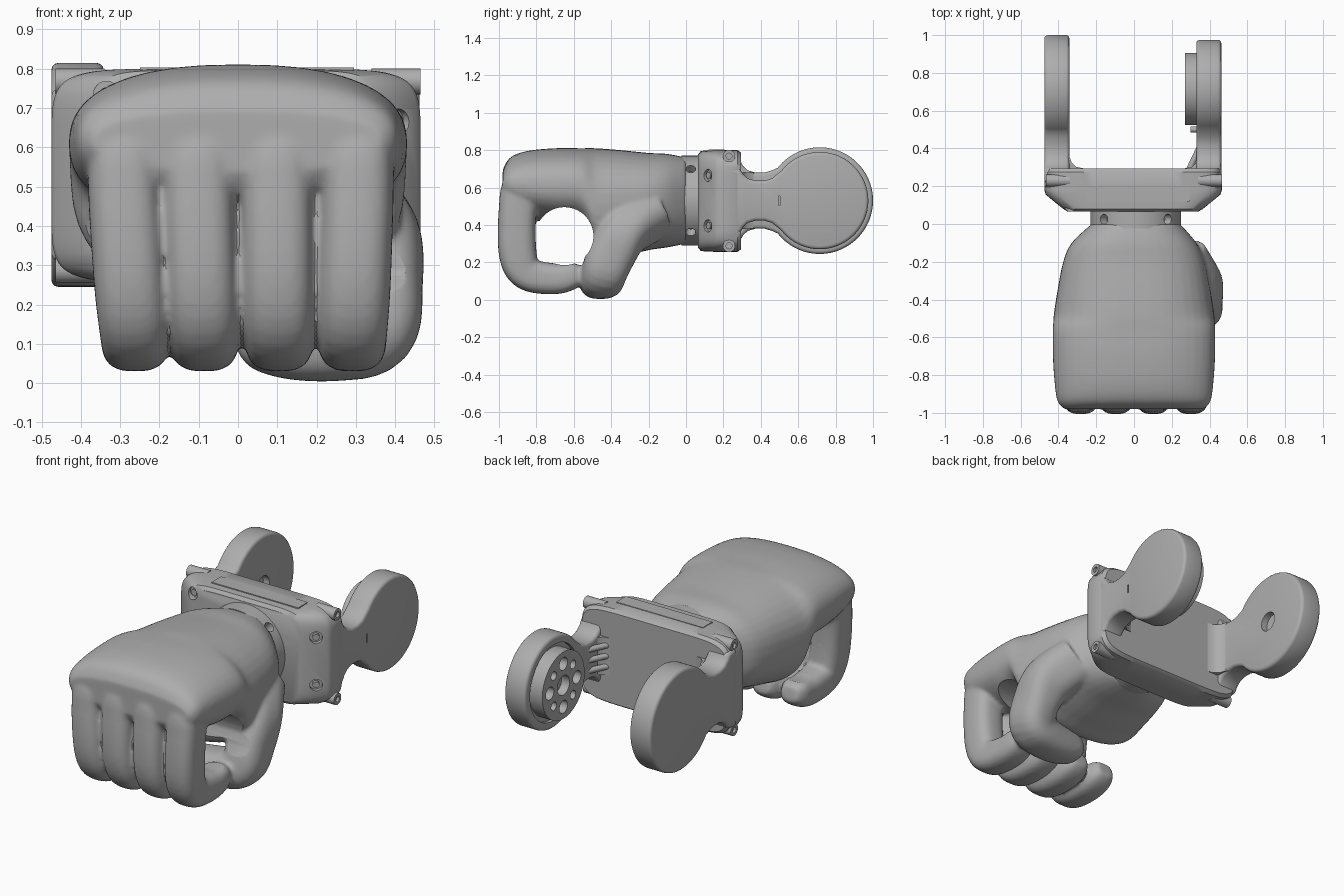
import bpy, bmesh
from math import cos, sin, pi, radians, copysign
from mathutils import Vector

if "Cube" in bpy.data.objects:
    bpy.data.objects.remove(bpy.data.objects["Cube"])

grey = bpy.data.materials.new("matte_grey")
grey.use_nodes = True
COLOUR = (0.42, 0.42, 0.42, 1)
grey.diffuse_color = COLOUR
grey.node_tree.nodes["Principled BSDF"].inputs["Base Color"].default_value = COLOUR
CZ = 0.53   # height of the wrist and hinge axis
HY = 0.715  # hinge centre along y


def finish(name, bm):
    bmesh.ops.recalc_face_normals(bm, faces=bm.faces[:])
    me = bpy.data.meshes.new(name)
    bm.to_mesh(me)
    bm.free()
    me.materials.append(grey)
    o = bpy.data.objects.new(name, me)
    bpy.context.scene.collection.objects.link(o)
    return o


def activate(o):
    bpy.ops.object.select_all(action='DESELECT')
    o.select_set(True)
    bpy.context.view_layer.objects.active = o


def modify(o, kind, **settings):
    activate(o)
    m = o.modifiers.new(kind, kind)
    for key, value in settings.items():
        setattr(m, key, value)
    bpy.ops.object.modifier_apply(modifier=m.name)


def cut(o, cutters):
    for c in cutters:
        modify(o, 'BOOLEAN', operation='DIFFERENCE', object=c, solver='EXACT')
        bpy.data.objects.remove(c)


def skin(name, rings):
    bm = bmesh.new()
    loops = [[bm.verts.new(p) for p in r] for r in rings]
    n = len(loops[0])
    for a, b in zip(loops, loops[1:]):
        for i in range(n):
            j = (i + 1) % n
            bm.faces.new((a[i], a[j], b[j], b[i]))
    bm.faces.new(loops[0])
    bm.faces.new(loops[-1])
    return finish(name, bm)


def prism(name, pts, axis, lo, hi, bevel=0.0):
    place = {'x': lambda p, d: (d, p[0], p[1]), 'z': lambda p, d: (p[0], p[1], d)}[axis]
    o = skin(name, [[place(p, d) for p in pts] for d in (lo, hi)])
    if bevel:
        modify(o, 'BEVEL', width=bevel, segments=3, limit_method='ANGLE', angle_limit=radians(50))
    return o


def rod(name, p, q, r, n=32):
    p, q = Vector(p), Vector(q)
    t = (q - p).normalized()
    u = t.orthogonal().normalized()
    v = t.cross(u)
    ring = [u * r * cos(2 * pi * i / n) + v * r * sin(2 * pi * i / n) for i in range(n)]
    return skin(name, [[c + d for d in ring] for c in (p, q)])


def spline(keys, steps):
    # Catmull-Rom through keys of position and radii
    out = []
    for i in range(len(keys) - 1):
        a, b, c, d = (keys[min(max(k, 0), len(keys) - 1)] for k in range(i - 1, i + 3))
        for s in range(steps):
            t = s / steps
            out.append([0.5 * (2 * q + (r - p) * t + (2 * p - 5 * q + 4 * r - w) * t * t
                               + (3 * q - p - 3 * r + w) * t ** 3) for p, q, r, w in zip(a, b, c, d)])
    return out + [list(keys[-1])]


def tube(name, keys, ref, n=2.6, steps=5, fixed=None, count=40):
    # keys: x, y, z, radius across ref, radius along ref
    keys = spline(keys, steps)
    mids = [Vector(k[:3]) for k in keys]
    rings = []
    for i, k in enumerate(keys):
        t = fixed or (mids[min(i + 1, len(mids) - 1)] - mids[max(i - 1, 0)]).normalized()
        u = t.cross(ref).normalized()
        v = u.cross(t).normalized()
        ring = []
        for j in range(count):
            c, s = cos(2 * pi * j / count), sin(2 * pi * j / count)
            ring.append(mids[i] + u * k[3] * copysign(abs(c) ** (2 / n), c)
                        + v * k[4] * copysign(abs(s) ** (2 / n), s))
        rings.append(ring)
    return skin(name, rings)


X, Y = Vector((1, 0, 0)), Vector((0, 1, 0))

# Palm and back of the hand
palm = tube("fist", [(0.01, 0, 0.53, 0.23, 0.235), (0, -0.1, 0.53, 0.25, 0.33),
                     (0, -0.2, 0.525, 0.26, 0.375), (0, -0.35, 0.515, 0.285, 0.405),
                     (0, -0.48, 0.515, 0.295, 0.425), (0, -0.56, 0.6, 0.21, 0.43),
                     (0, -0.7, 0.61, 0.2, 0.43), (0, -0.85, 0.615, 0.18, 0.42),
                     (0, -0.94, 0.62, 0.14, 0.405), (0, -0.98, 0.615, 0.08, 0.37)],
            X, n=2.4, fixed=-Y)
parts = [palm]

# Four curled fingers, narrowing towards the tips
curl = [(-0.7, 0.64, 0.1, 0.09), (-0.86, 0.61, 0.11, 0.091), (-0.9, 0.48, 0.101, 0.091),
        (-0.9, 0.25, 0.101, 0.091), (-0.85, 0.14, 0.09, 0.088), (-0.7, 0.112, 0.082, 0.085),
        (-0.6, 0.13, 0.07, 0.078), (-0.55, 0.14, 0.04, 0.05)]
for top, tip in ((-0.29, -0.26), (-0.1, -0.085), (0.1, 0.105), (0.305, 0.29)):
    keys = []
    for y, z, a, b in curl:
        f = min(max((0.4 - z) / 0.3, 0), 1)
        keys.append((top + (tip - top) * f, y, z, a, b))
    parts.append(tube("finger", keys, X, n=2.8))

# Thumb folded under the fingers
parts.append(tube("thumb", [(0.24, -0.18, 0.47, 0.14, 0.14), (0.33, -0.32, 0.37, 0.135, 0.13),
                            (0.36, -0.4, 0.24, 0.11, 0.13), (0.34, -0.44, 0.14, 0.115, 0.12),
                            (0.25, -0.455, 0.105, 0.1, 0.115), (0.13, -0.46, 0.1, 0.09, 0.1),
                            (0.04, -0.46, 0.11, 0.07, 0.08), (0, -0.46, 0.115, 0.03, 0.04)], Y))

# Fuse the hand into one soft skin, then bore the grip
activate(palm)
for p in parts:
    p.select_set(True)
bpy.ops.object.join()
modify(palm, 'REMESH', mode='VOXEL', voxel_size=0.011)
modify(palm, 'SMOOTH', factor=0.5, iterations=8)
cut(palm, [rod("grip_bore", (-0.6, -0.65, 0.34), (0.6, -0.65, 0.34), 0.155, 64)])
palm.data.materials.clear()
palm.data.materials.append(grey)

# Wrist ring with radial screw holes
ring = rod("wrist_ring", (0.01, -0.025, CZ), (0.01, 0.08, CZ), 0.24, 64)
bores = []
for i in range(4):
    d = Vector((cos(pi / 4 + i * pi / 2), 0, sin(pi / 4 + i * pi / 2)))
    c = Vector((0.01, 0.025, CZ))
    bores.append(rod("bore", c + d * 0.19, c + d * 0.27, 0.027, 20))
cut(ring, bores)

# Bracket base with chamfered front
base = tube("bracket_base", [(-0.005, 0.065, 0.528, 0.25, 0.345), (-0.005, 0.08, 0.528, 0.268, 0.37),
                             (-0.005, 0.155, 0.528, 0.272, 0.462), (-0.005, 0.18, 0.528, 0.272, 0.47),
                             (-0.005, 0.275, 0.528, 0.272, 0.468), (-0.005, 0.295, 0.528, 0.258, 0.455)],
            X, n=7, steps=1, fixed=Y, count=96)
spots = [(Vector((0.415, 0.11, CZ + s * 0.135)), Vector((0.63, -0.77, 0))) for s in (-1, 1)]
spots += [(Vector((-0.335, 0.07, CZ + s * 0.205)), -Y) for s in (-1, 1)]
cut(base, [rod("bore", p - d * 0.03, p + d * 0.05, 0.033, 24) for p, d in spots])
for p, d in spots:
    rod("base_screw", p - d * 0.05, p - d * 0.012, 0.018, 20)
prism("top_panel", [(-0.25, 0.12), (0.295, 0.12), (0.295, 0.205), (-0.25, 0.205)], 'z', 0.796, 0.803)

# Corner bosses with screw sockets
for s in (-1, 1):
    for z in (0.768, 0.288):
        boss = rod("corner_boss", (s * 0.34, 0.23, z), (s * 0.465, 0.23, z), 0.033, 24)
        cut(boss, [rod("bore", (s * 0.45, 0.23, z), (s * 0.5, 0.23, z), 0.016, 16)])


# Hinge arms: a round head on a flared neck
def arm(name, lo, hi, r, h):
    side = [(0.46, h + 0.012), (0.42, h), (0.37, h), (0.33, h + 0.012),
            (0.305, h + 0.035), (0.29, h + 0.065), (0.22, h + 0.07)]
    pts = [(HY + r * cos(radians(a)), CZ + r * sin(radians(a))) for a in range(-142, 143, 4)]
    pts += [(y, CZ + z) for y, z in side] + [(y, CZ - z) for y, z in reversed(side)]
    return prism(name, pts, 'x', lo, hi, 0.018)


right_arm = arm("right_arm", -0.475, -0.342, 0.285, 0.15)
cut(right_arm, [rod("bore", (-0.38, HY, CZ), (-0.3, HY, CZ), 0.055)])
left_arm = arm("left_arm", 0.33, 0.462, 0.26, 0.107)
cut(left_arm, [rod("bore", (0.3, HY, CZ), (0.35, HY, CZ), 0.215, 64),
               prism("slot", [(0.495, 0.505), (0.503, 0.505), (0.503, 0.555), (0.495, 0.555)],
                     'x', 0.45, 0.5)])

# Fillets between base and arms
for s, h in ((-1, 0.15), (1, 0.107)):
    prism("arm_fillet", [(s * x, y) for x, y in ((0.37, 0.27), (0.37, 0.38), (0.342, 0.36),
                                                 (0.33, 0.325), (0.305, 0.302), (0.26, 0.293),
                                                 (0.26, 0.27))], 'z', CZ - h, CZ + h)

# Drilled hinge disc on the inside of the left arm
disc = rod("hinge_disc", (0.27, HY, CZ), (0.36, HY, CZ), 0.19, 64)
holes = [(0, 0, 0.055)]
for i in range(8):
    a = i * pi / 4
    holes.append((0.122 * cos(a), 0.122 * sin(a), 0.024 if i % 2 else 0.036))
cut(disc, [rod("bore", (0.25, HY + y, CZ + z), (0.32, HY + y, CZ + z), r, 24) for y, z, r in holes])

# Locating pin and cable ribs on the left arm
rod("locating_pin", (0.3, 0.5, CZ), (0.34, 0.5, CZ), 0.016, 16)
for z in (-0.06, 0, 0.06):
    rod("cable_rib", (0.29, 0.285, CZ + z), (0.345, 0.4, CZ + z), 0.016, 16)

# Smooth shading with crisp edges
for o in bpy.context.scene.objects:
    if o.type == 'MESH':
        activate(o)
        bpy.ops.object.shade_smooth_by_angle(angle=radians(35))
